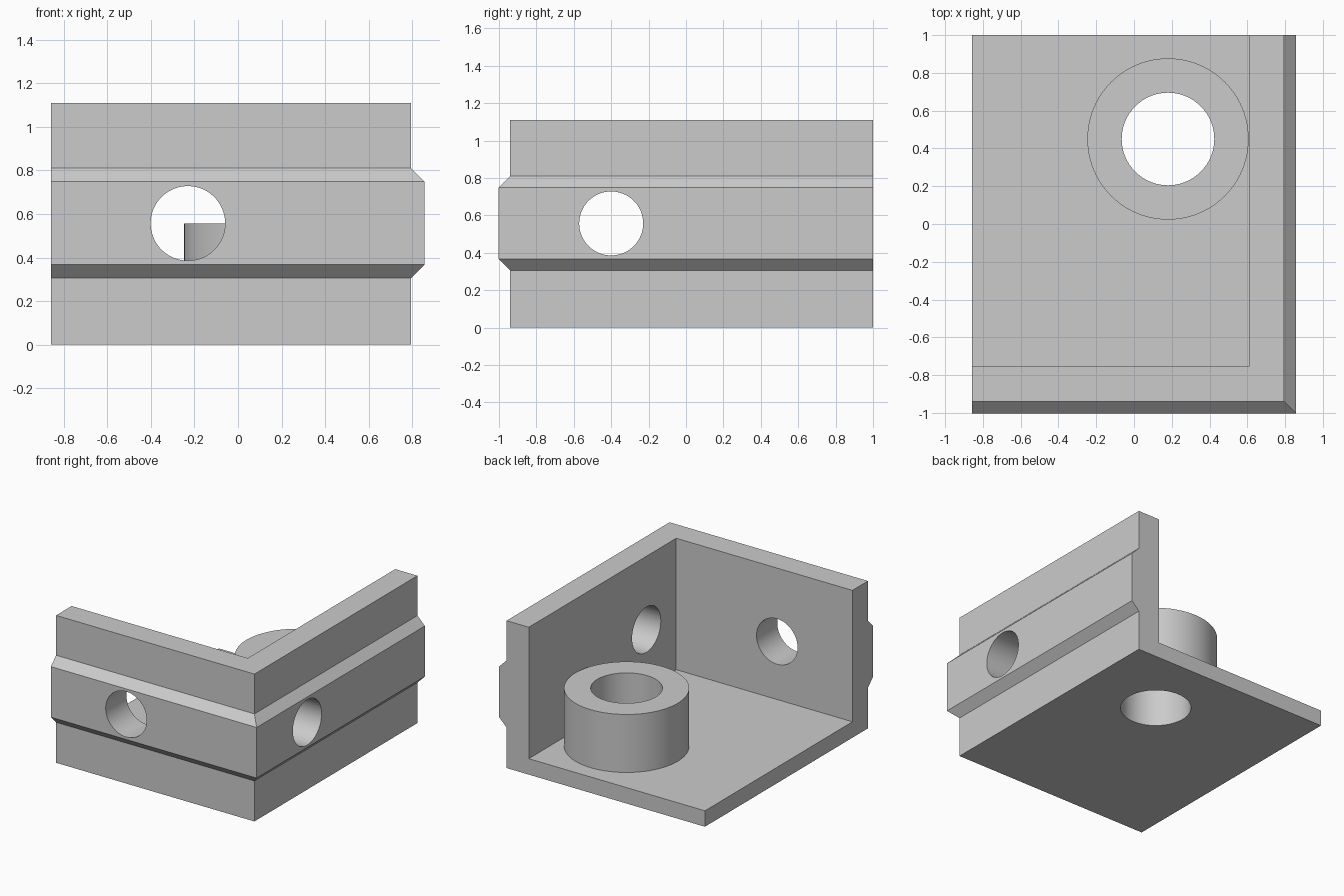
import bpy
import bmesh
from math import radians
from mathutils import Matrix, Vector

cube = bpy.data.objects.get("Cube")
if cube:
    bpy.data.objects.remove(cube, do_unlink=True)

grey = bpy.data.materials.new("plain_grey")
grey.use_nodes = True
COLOUR = (0.6, 0.6, 0.6, 1)
grey.diffuse_color = COLOUR
grey.node_tree.nodes["Principled BSDF"].inputs["Base Color"].default_value = COLOUR

# Main dimensions
LEFT, BACK = -0.858, 1.0              # open ends of the bracket
CORNER_X, CORNER_Y = 0.795, -0.94     # outer corner of the plain walls
WALL, FLOOR, HEIGHT, RIDGE = 0.185, 0.12, 1.11, 0.062
BOSS_X, BOSS_Y, BOSS_TOP = 0.18, 0.45, 0.557


def finish(bm, name):
    bmesh.ops.recalc_face_normals(bm, faces=bm.faces)
    mesh = bpy.data.meshes.new(name)
    bm.to_mesh(mesh)
    bm.free()
    mesh.materials.append(grey)
    obj = bpy.data.objects.new(name, mesh)
    bpy.context.collection.objects.link(obj)
    return obj


def box(name, low, high):
    low, high = Vector(low), Vector(high)
    bm = bmesh.new()
    matrix = Matrix.Translation((low + high) / 2) @ Matrix.Diagonal((*(high - low), 1))
    bmesh.ops.create_cube(bm, size=1, matrix=matrix)
    return finish(bm, name)


def cylinder(name, centre, radius, length, axis="Z"):
    turn = {"Z": Matrix(), "X": Matrix.Rotation(radians(90), 4, "Y"),
            "Y": Matrix.Rotation(radians(90), 4, "X")}[axis]
    bm = bmesh.new()
    bmesh.ops.create_cone(bm, cap_ends=True, segments=96, radius1=radius, radius2=radius,
                          depth=length, matrix=Matrix.Translation(centre) @ turn)
    return finish(bm, name)


def combine(target, tool, operation):
    mod = target.modifiers.new(operation.lower(), "BOOLEAN")
    mod.operation, mod.solver, mod.object = operation, "EXACT", tool
    tool.hide_render = True
    bpy.context.view_layer.objects.active = target
    bpy.ops.object.modifier_apply(modifier=mod.name)
    bpy.data.objects.remove(tool, do_unlink=True)


# Ridged wall section (outward offset, height), swept round a mitred corner
profile = [(-WALL, 0), (0, 0), (0, 0.305), (RIDGE, 0.367), (RIDGE, 0.748),
           (0, 0.81), (0, HEIGHT), (-WALL, HEIGHT)]
bm = bmesh.new()
rings = [
    [bm.verts.new((LEFT, CORNER_Y - d, z)) for d, z in profile],
    [bm.verts.new((CORNER_X + d, CORNER_Y - d, z)) for d, z in profile],
    [bm.verts.new((CORNER_X + d, BACK, z)) for d, z in profile],
]
for a, b in zip(rings, rings[1:]):
    for i in range(len(profile)):
        j = (i + 1) % len(profile)
        bm.faces.new((a[i], a[j], b[j], b[i]))
bm.faces.new(rings[0])
bm.faces.new(rings[-1])
bracket = finish(bm, "corner_bracket")

# Floor plate and round boss
overlap = WALL / 2
combine(bracket, box("floor", (LEFT, CORNER_Y + overlap, 0),
                     (CORNER_X - overlap, BACK, FLOOR)), "UNION")
boss_base = FLOOR / 2
combine(bracket, cylinder("boss", (BOSS_X, BOSS_Y, (boss_base + BOSS_TOP) / 2),
                          0.427, BOSS_TOP - boss_base), "UNION")

# Bore through the boss, and one hole through each wall
hole_z = 0.557
combine(bracket, cylinder("boss_bore", (BOSS_X, BOSS_Y, 0.3), 0.245, 1), "DIFFERENCE")
combine(bracket, cylinder("front_hole", (-0.23, CORNER_Y, hole_z), 0.171, 0.6, "Y"), "DIFFERENCE")
combine(bracket, cylinder("side_hole", (CORNER_X, -0.4, hole_z), 0.171, 0.6, "X"), "DIFFERENCE")

# Merge coplanar faces and smooth the round surfaces
bm = bmesh.new()
bm.from_mesh(bracket.data)
bmesh.ops.remove_doubles(bm, verts=bm.verts, dist=0.0001)
bmesh.ops.dissolve_limit(bm, angle_limit=radians(0.5), verts=bm.verts, edges=bm.edges)
bm.to_mesh(bracket.data)
bm.free()
bpy.ops.object.select_all(action="DESELECT")
bracket.select_set(True)
bpy.context.view_layer.objects.active = bracket
bpy.ops.object.shade_smooth_by_angle(angle=radians(30))
